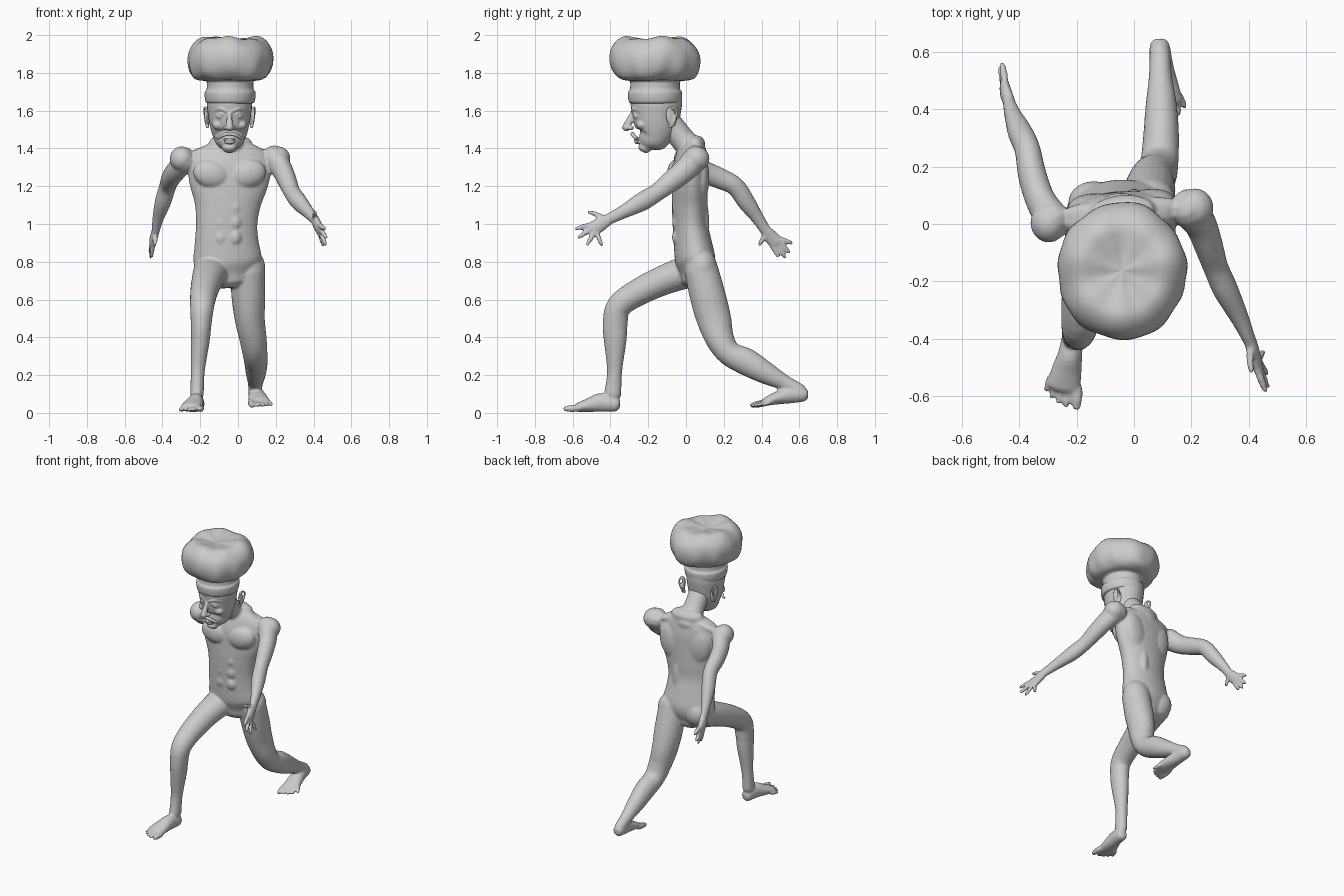
import bpy, bmesh, math
from mathutils import Vector, Matrix, Euler

CX = -0.045  # body centre line


def spline(pts, steps=4):
    """Catmull-Rom resampling of points of any dimension."""
    p = [pts[0]] + list(pts) + [pts[-1]]
    out = []
    for i in range(1, len(p) - 2):
        for k in range(steps):
            t = k / steps
            out.append([0.5 * (2 * b + (c - a) * t + (2 * a - 5 * b + 4 * c - d) * t * t
                               + (3 * b - a - 3 * c + d) * t ** 3)
                        for a, b, c, d in zip(p[i - 1], p[i], p[i + 1], p[i + 2])])
    return out + [list(pts[-1])]


def skin(bm, rings):
    """Skin a stack of equal rings and close both ends."""
    vs = [[bm.verts.new(c) for c in r] for r in rings]
    n = len(vs[0])
    faces = [bm.faces.new((a[i], a[(i + 1) % n], b[(i + 1) % n], b[i]))
             for a, b in zip(vs, vs[1:]) for i in range(n)]
    faces += [bm.faces.new(vs[0][::-1]), bm.faces.new(vs[-1])]
    bmesh.ops.recalc_face_normals(bm, faces=faces)


def tube(bm, pts, side=(1, 0, 0), n=20):
    """Elliptical limb through (x, y, z, half width, half depth) with rounded ends."""
    s = spline(pts)
    pos = [Vector(q[:3]) for q in s]
    rings = []
    for i, q in enumerate(s):
        t = (pos[min(i + 1, len(s) - 1)] - pos[max(i - 1, 0)]).normalized()
        u = Vector(side)
        u = (u - t * u.dot(t)).normalized()
        w = t.cross(u)
        ring = lambda off, k: [pos[i] + t * off + u * q[3] * k * math.cos(a) + w * q[4] * k * math.sin(a)
                               for a in (2 * math.pi * j / n for j in range(n))]
        r = min(q[3], q[4])
        ends = [(0.5, 0.87), (0.85, 0.5)]
        if i == 0:
            rings += [ring(-r * o, k) for o, k in ends[::-1]]
        rings.append(ring(0, 1))
        if i == len(s) - 1:
            rings += [ring(r * o, k) for o, k in ends]
    skin(bm, rings)


def blob(bm, loc, rad, rot=(0, 0, 0)):
    m = Matrix.Translation(loc) @ Euler(rot).to_matrix().to_4x4() @ Matrix.Diagonal((*rad, 1))
    bmesh.ops.create_uvsphere(bm, u_segments=20, v_segments=12, radius=1, matrix=m)


def finish(bm, name, voxel=None, smooth=3):
    me = bpy.data.meshes.new(name)
    bm.to_mesh(me)
    bm.free()
    ob = bpy.data.objects.new(name, me)
    bpy.context.collection.objects.link(ob)
    for p in me.polygons:
        p.use_smooth = True
    if voxel:
        r = ob.modifiers.new("fuse", 'REMESH')
        r.mode, r.voxel_size, r.use_smooth_shade = 'VOXEL', voxel, True
        s = ob.modifiers.new("soften", 'SMOOTH')
        s.factor, s.iterations = 0.5, smooth
    return ob


def digits(bm, base_a, base_b, tips, radii):
    """Fingers or toes fanned out between two knuckle points."""
    a, b = Vector(base_a), Vector(base_b)
    for i, (tip, r) in enumerate(zip(tips, radii)):
        root, tip = a.lerp(b, i / (len(tips) - 1)), Vector(tip)
        mid = root.lerp(tip, 0.5)
        tube(bm, [(*root, r, r), (*mid, r * 1.02, r * 1.02), (*tip, r * .75, r * .75)], (1, 0.1, 0.1), 10)


body = bmesh.new()

# torso, turned slightly about the spine
tube(body, [(-.05, .05, .73, .13, .08), (-.055, .05, .80, .18, .105), (-.06, .035, .90, .17, .1),
            (-.06, .022, 1.0, .163, .092), (-.055, .02, 1.1, .175, .094), (-.05, .02, 1.2, .207, .093),
            (-.045, .022, 1.3, .222, .09), (-.04, .03, 1.375, .2, .075), (-.04, .042, 1.42, .12, .06)],
     (1, .09, 0), 32)

# chest, belly and back muscles
for s in (-1, 1):
    y = s * .008
    blob(body, (CX + s * .095, y - .042, 1.265), (.1, .05, .075), (0, s * -.25, .09))
    blob(body, (CX + s * .1, y + .07, 1.24), (.085, .045, .13), (0, s * .2, .09))
    blob(body, (CX + s * .045, y + .08, 1.0), (.035, .035, .16))
    for z in (.93, 1.01, 1.09):
        blob(body, (CX - .01 + s * .037, -.05, z), (.036, .024, .04))
    blob(body, (CX + s * .1, y + .045, 1.39), (.12, .04, .03), (0, s * .22, .09))
blob(body, (.05, .085, .77), (.095, .08, .1))
blob(body, (-.14, .075, .78), (.09, .075, .09))

# neck
tube(body, [(CX, .04, 1.38, .095, .07), (CX, -.02, 1.45, .07, .066), (CX, -.09, 1.54, .07, .065)])

# leading leg and trailing leg
tube(body, [(-.135, .05, .76, .1, .09), (-.16, -.1, .71, .085, .08), (-.18, -.25, .64, .073, .072),
            (-.19, -.355, .565, .064, .066), (-.195, -.375, .47, .055, .066), (-.2, -.375, .38, .05, .06),
            (-.213, -.378, .22, .037, .04), (-.217, -.388, .1, .036, .046)])
tube(body, [(.05, .08, .76, .092, .09), (.055, .115, .62, .09, .095), (.062, .147, .5, .08, .092),
            (.08, .18, .39, .072, .076), (.09, .23, .315, .066, .066), (.095, .32, .27, .062, .072),
            (.095, .42, .213, .054, .06), (.092, .52, .16, .04, .042), (.09, .6, .115, .036, .04)])

# feet and toes
toe_r = (.019, .014, .013, .012, .012)
tube(body, [(-.213, -.38, .045, .036, .04), (-.222, -.45, .055, .042, .05), (-.235, -.51, .042, .053, .038),
            (-.246, -.565, .03, .06, .026)])
digits(body, (-.198, -.575, .025), (-.292, -.535, .02),
       [(-.2, -.638, .022), (-.238, -.632, .018), (-.264, -.62, .017), (-.287, -.602, .017), (-.307, -.578, .016)], toe_r)
tube(body, [(.09, .615, .098, .037, .04), (.096, .55, .095, .042, .045), (.105, .48, .078, .052, .034),
            (.113, .43, .062, .058, .024)])
digits(body, (.07, .43, .056), (.158, .45, .058),
       [(.075, .35, .04), (.108, .353, .04), (.134, .365, .04), (.157, .382, .042), (.178, .41, .044)], toe_r)

# arms with shoulder caps
tube(body, [(.19, .055, 1.35, .065, .07), (.232, 0, 1.29, .056, .062), (.262, -.08, 1.225, .05, .056),
            (.285, -.15, 1.17, .044, .048), (.32, -.23, 1.12, .044, .05), (.37, -.33, 1.065, .032, .036),
            (.405, -.41, 1.025, .022, .03)])
tube(body, [(-.28, .01, 1.34, .06, .07), (-.325, .08, 1.285, .053, .06), (-.355, .17, 1.245, .05, .056),
            (-.372, .26, 1.2, .045, .05), (-.398, .32, 1.115, .043, .047), (-.423, .38, 1.03, .03, .034),
            (-.437, .425, .96, .021, .029)])
blob(body, (.212, .055, 1.345), (.066, .07, .066))
blob(body, (-.298, .005, 1.345), (.064, .07, .066))

# hands and fingers
finger_r = (.0135, .014, .0135, .0125)
tube(body, [(.403, -.4, 1.03, .022, .028), (.418, -.45, 1.0, .022, .038), (.432, -.497, .97, .019, .04)])
digits(body, (.432, -.512, .995), (.436, -.468, .943),
       [(.458, -.58, .975), (.465, -.567, .93), (.463, -.522, .893), (.45, -.447, .888)], finger_r)
tube(body, [(.408, -.43, 1.025, .015, .018), (.405, -.475, 1.05, .013, .014), (.41, -.512, 1.063, .01, .01)])
tube(body, [(-.435, .425, .965, .021, .028), (-.446, .452, .93, .021, .038), (-.452, .478, .9, .018, .04)])
digits(body, (-.452, .508, .918), (-.452, .455, .885),
       [(-.46, .557, .9), (-.464, .545, .852), (-.462, .523, .826), (-.458, .487, .828)], finger_r)
tube(body, [(-.44, .425, .945, .015, .018), (-.438, .405, .918, .013, .014), (-.44, .39, .893, .01, .01)])
finish(body, "body", .0075, 4)

# head
head = bmesh.new()
tube(head, [(CX, -.215, 1.408, .04, .034), (CX, -.2, 1.43, .066, .06), (CX, -.172, 1.465, .088, .093),
            (CX, -.16, 1.52, .104, .117), (CX, -.157, 1.58, .114, .128), (CX, -.157, 1.63, .12, .136),
            (CX, -.157, 1.68, .118, .136)], n=28)
blob(head, (CX, -.226, 1.405), (.034, .026, .022))

# nose
tube(head, [(CX, -.272, 1.598, .013, .014), (CX, -.292, 1.56, .014, .018), (CX, -.312, 1.523, .02, .02)], n=14)
blob(head, (CX, -.314, 1.512), (.022, .024, .02))

# lips
blob(head, (CX, -.262, 1.447), (.036, .016, .007))
blob(head, (CX, -.258, 1.432), (.03, .016, .008))

# paired features: nostrils, brows, eyes, lids, cheeks, moustache, ears
for s in (-1, 1):
    blob(head, (CX + s * .019, -.292, 1.509), (.013, .018, .012))
    tube(head, [(CX + s * .014, -.284, 1.598, .008, .01), (CX + s * .05, -.274, 1.61, .009, .011),
                (CX + s * .085, -.24, 1.598, .006, .007)], (0, 1, 0), 10)
    blob(head, (CX + s * .046, -.262, 1.57), (.022, .016, .014))
    tube(head, [(CX + s * .02, -.274, 1.569, .005, .005), (CX + s * .046, -.278, 1.584, .005, .005),
                (CX + s * .072, -.25, 1.57, .005, .005)], (0, 1, 0), 8)
    blob(head, (CX + s * .06, -.232, 1.525), (.032, .03, .026))
    tube(head, [(CX + s * .003, -.284, 1.478, .012, .01), (CX + s * .034, -.28, 1.471, .012, .011),
                (CX + s * .06, -.264, 1.455, .009, .008), (CX + s * .076, -.256, 1.458, .006, .006)], (0, 1, 0), 10)
    tilt = (.25, 0, s * .35)
    blob(head, (CX + s * .12, -.078, 1.565), (.011, .03, .054), tilt)
    tube(head, [(CX + s * .118, -.095, 1.575, .007, .007), (CX + s * .128, -.082, 1.616, .007, .007),
                (CX + s * .133, -.05, 1.6, .007, .007), (CX + s * .126, -.06, 1.55, .007, .007),
                (CX + s * .116, -.085, 1.515, .01, .01)], (1, 0, 0), 8)
finish(head, "head", .0045, 3)

# puffy hat: band, collar and crinkled crown
hat = bmesh.new()
profile = [(.118, 1.638), (.132, 1.645), (.138, 1.675), (.137, 1.70), (.128, 1.712), (.126, 1.74), (.132, 1.757),
           (.175, 1.765), (.212, 1.795), (.23, 1.85), (.226, 1.91), (.198, 1.957), (.155, 1.984),
           (.105, 1.98), (.05, 1.97), (.004, 1.968)]
rings = []
for r, z in spline(profile, 3):
    ring = []
    puff = max(0, min(1, (z - 1.755) / .03)) * min(1, r / .2)
    low = max(0, min(1, (1.94 - z) / .12))
    for j in range(72):
        a = 2 * math.pi * j / 72
        k = r * (1 + puff * (.018 * low * math.sin(11 * a + math.sin(2 * a)) + .012 * math.sin(5 * a + 1)))
        dz = puff * (.01 * math.sin(3 * a + .6) + .005 * math.sin(7 * a))
        ring.append((CX + .003 + k * .975 * math.cos(a), -.164 + k * 1.04 * math.sin(a), z + dz))
    rings.append(ring)
skin(hat, rings)
finish(hat, "hat")
